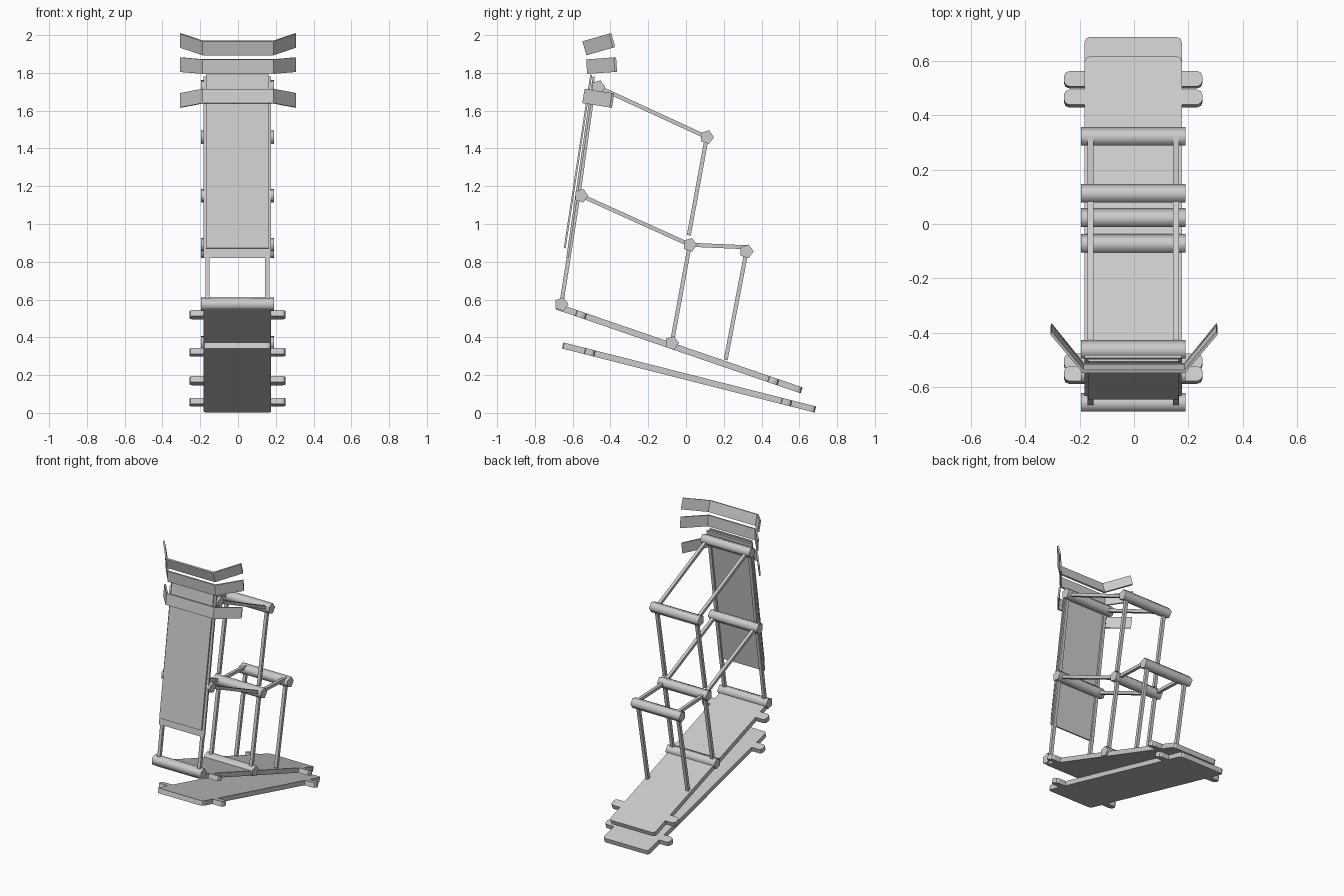
import bpy, bmesh, math
from mathutils import Vector, Matrix

cube = bpy.data.objects.get("Cube")
if cube:
    bpy.data.objects.remove(cube, do_unlink=True)

grey = bpy.data.materials.new("plain_grey")
grey.use_nodes = True
COLOUR = (0.6, 0.6, 0.6, 1)
grey.diffuse_color = COLOUR
grey.node_tree.nodes["Principled BSDF"].inputs["Base Color"].default_value = COLOUR
CX = -0.003  # the frame sits a hair off the centre line


def finish(name, bm, matrix=Matrix()):
    bmesh.ops.recalc_face_normals(bm, faces=bm.faces)
    mesh = bpy.data.meshes.new(name)
    bm.to_mesh(mesh)
    bm.free()
    obj = bpy.data.objects.new(name, mesh)
    obj.matrix_world = matrix
    mesh.materials.append(grey)
    bpy.context.collection.objects.link(obj)
    return obj


def along(a, b, x=CX):
    """Frame at the middle of a side-view segment: local y runs from a to b."""
    a, b = Vector((x, *a)), Vector((x, *b))
    angle = math.atan2(b.z - a.z, b.y - a.y)
    return Matrix.Translation((a + b) / 2) @ Matrix.Rotation(angle, 4, 'X'), (b - a).length


def bar(name, a, b, width, depth, x=CX):
    matrix, length = along(a, b, x)
    bm = bmesh.new()
    bmesh.ops.create_cube(bm, size=1)
    bmesh.ops.scale(bm, vec=(width, length, depth), verts=bm.verts)
    return finish(name, bm, matrix)


def extrude_outline(points, height):
    bm = bmesh.new()
    face = bm.faces.new([bm.verts.new((x, y, -height / 2)) for x, y in points])
    return bm, face


def board(name, a, b, tabs, thick=0.033):
    """Sloping board with two pairs of side tabs and clipped corners."""
    matrix, length = along(a, b)
    half, wide, tab, end = 0.179, 0.255, 0.029, length / 2
    side = [(half, -end)]
    for t in tabs:
        y = t * length - end
        side += [(half, y - tab), (wide, y - tab), (wide, y + tab), (half, y + tab)]
    side.append((half, end))
    outline = side + [(-x, y) for x, y in reversed(side)]
    bm, face = extrude_outline(outline, thick)
    outer = [v for v in bm.verts if abs(v.co.x) > 0.2 or abs(v.co.y) > end - 0.001]
    bmesh.ops.bevel(bm, geom=outer, offset=0.02, segments=2, profile=0.5, affect='VERTICES')
    grown = bmesh.ops.extrude_face_region(bm, geom=bm.faces[:])
    top = [v for v in grown["geom"] if isinstance(v, bmesh.types.BMVert)]
    bmesh.ops.translate(bm, verts=top, vec=(0, 0, thick))
    return finish(name, bm, matrix)


def roller(name, centre):
    """Five-sided cross roller with a softly shaded barrel."""
    bm = bmesh.new()
    bmesh.ops.create_cone(bm, cap_ends=True, segments=5, radius1=0.038, radius2=0.038, depth=0.385)
    for f in bm.faces:
        f.smooth = len(f.verts) == 4
    for e in bm.edges:
        e.smooth = all(f.smooth for f in e.link_faces)
    turn = Matrix.Rotation(math.pi / 2, 4, 'Y')
    return finish(name, bm, Matrix.Translation((CX, *centre)) @ turn)


def slat(name, centre, tilt, height=0.077, thick=0.012):
    """Bent slat: flat middle with a wing swept back on either side."""
    path = [(-0.308, 0.147), (-0.188, 0), (0.188, 0), (0.308, 0.147)]
    back = [(x * 0.985, y + thick) for x, y in reversed(path)]
    bm, face = extrude_outline(path + back, height)
    grown = bmesh.ops.extrude_face_region(bm, geom=[face])
    top = [v for v in grown["geom"] if isinstance(v, bmesh.types.BMVert)]
    bmesh.ops.translate(bm, verts=top, vec=(0, 0, height))
    turn = Matrix.Rotation(math.radians(tilt), 4, 'X')
    return finish(name, bm, Matrix.Translation((0, *centre)) @ turn)


# Base boards
board("upper_board", (-0.683, 0.563), (0.612, 0.119), (0.098, 0.884))
board("lower_board", (-0.653, 0.357), (0.685, 0.018), (0.107, 0.885))

# Cross rollers
joints = {
    "foot": (-0.66, 0.575), "floor": (-0.075, 0.37), "seat": (0.02, 0.89),
    "rear": (0.32, 0.855), "middle": (-0.555, 1.15), "shoulder": (0.11, 1.46),
    "top": (-0.465, 1.725),
}
for key, place in joints.items():
    roller(key + "_roller", place)

# Paired rods linking the rollers
j = joints
rods = {
    "front_post": (j["foot"], (-0.57, 1.15)),
    "upper_post": ((-0.57, 1.15), (-0.49, 1.72)),
    "middle_arm": (j["middle"], j["seat"]),
    "seat_arm": (j["seat"], (0.32, 0.877)),
    "rear_leg": (j["rear"], (0.21, 0.28)),
    "seat_leg": (j["seat"], j["floor"]),
    "top_arm": (j["top"], j["shoulder"]),
    "hanging_rod": (j["shoulder"], (0.015, 0.94)),
}
for key, (a, b) in rods.items():
    for side, sign in (("left", 1), ("right", -1)):
        bar(f"{side}_{key}", a, b, 0.022, 0.021, CX + sign * 0.158)

# Back rest panels
bar("back_panel", (-0.628, 0.82), (-0.488, 1.78), 0.357, 0.012)
bar("front_panel", (-0.642, 0.872), (-0.502, 1.79), 0.332, 0.01)

# Head slats
slat("lower_slat", (-0.543, 1.678), -9)
slat("middle_slat", (-0.526, 1.833), 4)
slat("upper_slat", (-0.538, 1.93), 16)
